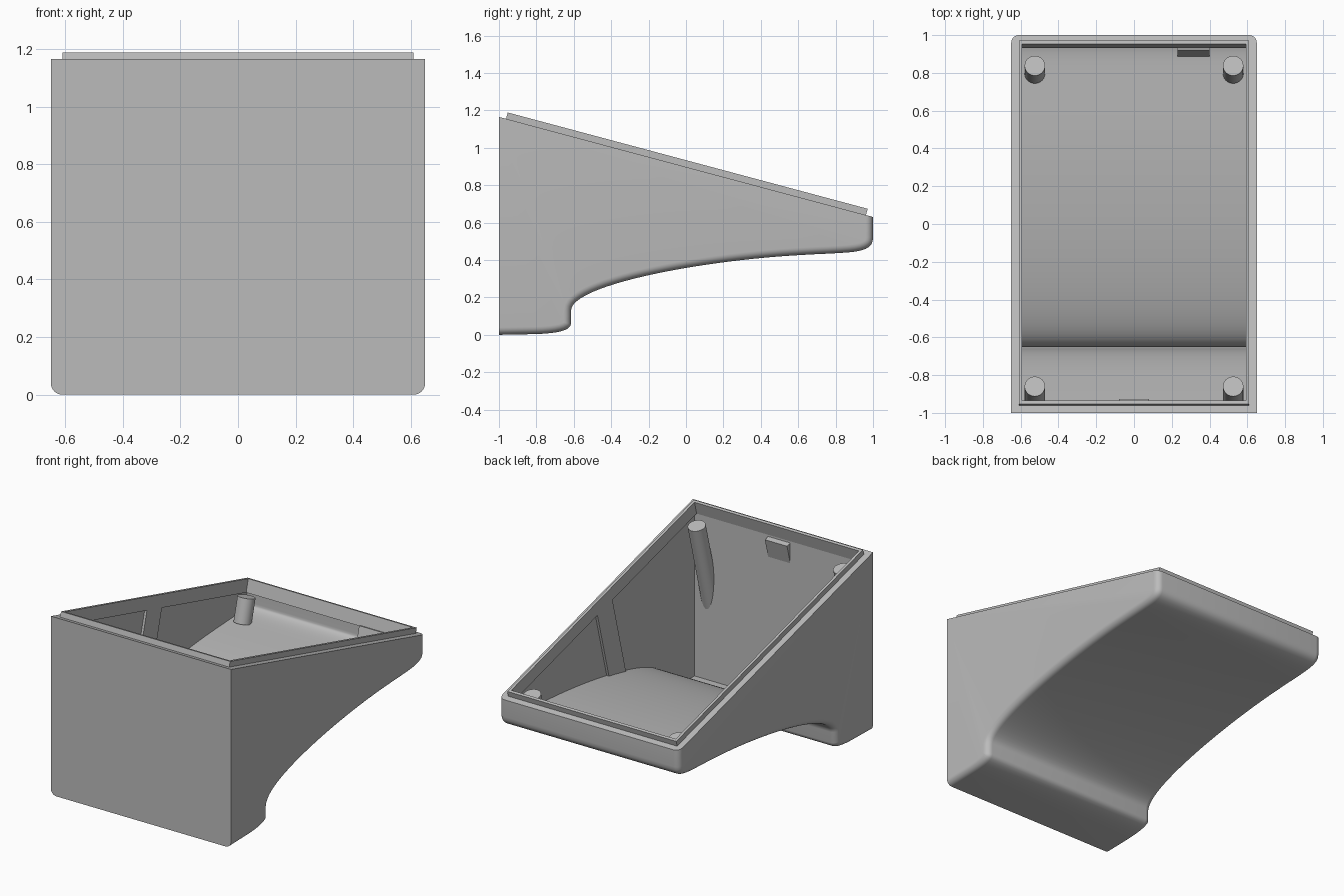
import bpy, bmesh, math
from mathutils import Vector, Matrix
from mathutils.geometry import interpolate_bezier

if "Cube" in bpy.data.objects:
    bpy.data.objects.remove(bpy.data.objects["Cube"])

SLOPE = 0.2675                 # fall of the open top towards the back
TILT = math.atan(SLOPE)
TOP0 = 0.8975                  # height of the top plane at y = 0
HALF_W = 0.65
ROUND = 0.04

grey = bpy.data.materials.new("plain grey")
grey.diffuse_color = (0.5, 0.5, 0.5, 1)
grey.use_nodes = True
grey.node_tree.nodes["Principled BSDF"].inputs["Base Color"].default_value = grey.diffuse_color


def top_z(y):
    return TOP0 - SLOPE * y


def tilted(u, n):
    """Point (y, z) from distance along the slope and height above it."""
    c, s = math.cos(TILT), math.sin(TILT)
    return (u * c + n * s, TOP0 - u * s + n * c)


def finish(name, bm):
    bmesh.ops.recalc_face_normals(bm, faces=bm.faces)
    me = bpy.data.meshes.new(name)
    bm.to_mesh(me)
    bm.free()
    me.materials.append(grey)
    ob = bpy.data.objects.new(name, me)
    bpy.context.collection.objects.link(ob)
    return ob


def activate(ob):
    bpy.ops.object.select_all(action='DESELECT')
    ob.select_set(True)
    bpy.context.view_layer.objects.active = ob


def loft(name, sections):
    """Closed solid through (x, [(y, z), ...]) sections of equal length."""
    bm = bmesh.new()
    rings = [[bm.verts.new((x, y, z)) for y, z in pts] for x, pts in sections]
    for a, b in zip(rings, rings[1:]):
        for i in range(len(a)):
            j = (i + 1) % len(a)
            bm.faces.new((a[i], a[j], b[j], b[i]))
    bm.faces.new(rings[0])
    bm.faces.new(rings[-1])
    return finish(name, bm)


def prism(name, pts, x0, x1):
    return loft(name, [(x0, pts), (x1, pts)])


# Underside curve, from the back top edge down and forward to the foot
def underside():
    beziers = [
        ((1, .52), (1, .46), (.95, .445), (.83, .438), 9),
        ((.83, .438), (.76, .433), (.69, .432), (.62, .427), 4),
        ((.62, .427), (.1, .40), (-.61, .27), (-.615, .13), 26),
        ((-.615, .06), (-.615, .02), (-.70, .008), (-.80, .004), 9),
    ]
    pts = [Vector((1, top_z(1)))]
    for a, b, c, d, n in beziers:
        for p in interpolate_bezier(*[Vector(q) for q in (a, b, c, d)], n):
            if (p - pts[-1]).length > 1e-4:
                pts.append(p)
    return pts + [Vector((-1, 0))]


CURVE = underside()


def section(d, front, lift=0.0):
    """Side outline with the underside moved inwards by d."""
    out = [(front, top_z(front) + lift), (1 - d, top_z(1 - d) + lift)]
    for i in range(1, len(CURVE) - 1):
        t = (CURVE[i + 1] - CURVE[i]).normalized() + (CURVE[i] - CURVE[i - 1]).normalized()
        t.normalize()
        p = CURVE[i] + Vector((t.y, -t.x)) * d
        out.append((p.x, p.y))
    out.append((front, d))
    return out


# Outer body with rounded side edges
half = []
for k in range(7):
    a = math.radians(15 * k)
    half.append((HALF_W - ROUND * (1 - math.sin(a)), section(ROUND * (1 - math.cos(a)), -1)))
body = loft("housing_body", [(-x, p) for x, p in reversed(half)] + half)

# Hollow it out from the sloped top
cut_pts = section(0.037, -0.96, 0.2)
cutter = prism("cavity_cutter", cut_pts, -0.61, 0.61)
cutter.hide_render = True
mod = body.modifiers.new("hollow", 'BOOLEAN')
mod.operation = 'DIFFERENCE'
mod.solver = 'EXACT'
mod.object = cutter
activate(body)
bpy.ops.object.modifier_apply(modifier=mod.name)
bpy.data.objects.remove(cutter)
activate(body)
bpy.ops.object.shade_smooth_by_angle(angle=math.radians(30))


# Raised lip running round the opening
def lip():
    bm = bmesh.new()
    loops = []
    for hx, u, n in ((.61, .996, -.05), (.61, .996, .035), (.593, .977, .035), (.593, .977, -.05)):
        loops.append([bm.verts.new((sx * hx, *tilted(su * u, n)))
                      for sx, su in ((-1, -1), (1, -1), (1, 1), (-1, 1))])
    for k in range(4):
        a, b = loops[k], loops[(k + 1) % 4]
        for i in range(4):
            j = (i + 1) % 4
            bm.faces.new((a[i], a[j], b[j], b[i]))
    return finish("opening_lip", bm)


lip()


# Screw posts square to the sloped top; front ones run into the front wall
def post(name, x, y, length):
    bm = bmesh.new()
    bmesh.ops.create_cone(bm, cap_ends=True, segments=40, radius1=.054, radius2=.054, depth=length)
    bmesh.ops.translate(bm, verts=bm.verts, vec=(0, 0, -length / 2))
    m = Matrix.Translation((x, y, top_z(y) - .05)) @ Matrix.Rotation(-TILT, 4, 'X')
    bmesh.ops.transform(bm, matrix=m, verts=bm.verts)
    r = bmesh.ops.bisect_plane(bm, geom=bm.verts[:] + bm.edges[:] + bm.faces[:],
                               plane_co=(0, -.98, 0), plane_no=(0, -1, 0), clear_outer=True)
    edges = [e for e in r["geom_cut"] if isinstance(e, bmesh.types.BMEdge)]
    if edges:
        bmesh.ops.holes_fill(bm, edges=edges)
    ob = finish(name, bm)
    activate(ob)
    bpy.ops.object.shade_smooth_by_angle(angle=math.radians(30))


for side, x in (("left", -.525), ("right", .525)):
    post("front_post_" + side, x, -.86, .75)
    post("back_post_" + side, x, .838, .16)

# Thin ribs on the side walls, under the lip
rib = [tilted(-.08, -.05), tilted(.08, -.05), tilted(.08, -.53), tilted(-.08, -.59)]
prism("side_rib_left", rib, -.63, -.594)
prism("side_rib_right", rib, .594, .63)

# Wedge catch on the front wall and block on the back wall
prism("front_catch", [(-.927, 1.08), (-.98, 1.094), (-.98, .882)], -.08, .08)
prism("back_block", [(.92, .605), (.975, .59), (.975, .53), (.88, .46)], .23, .40)
